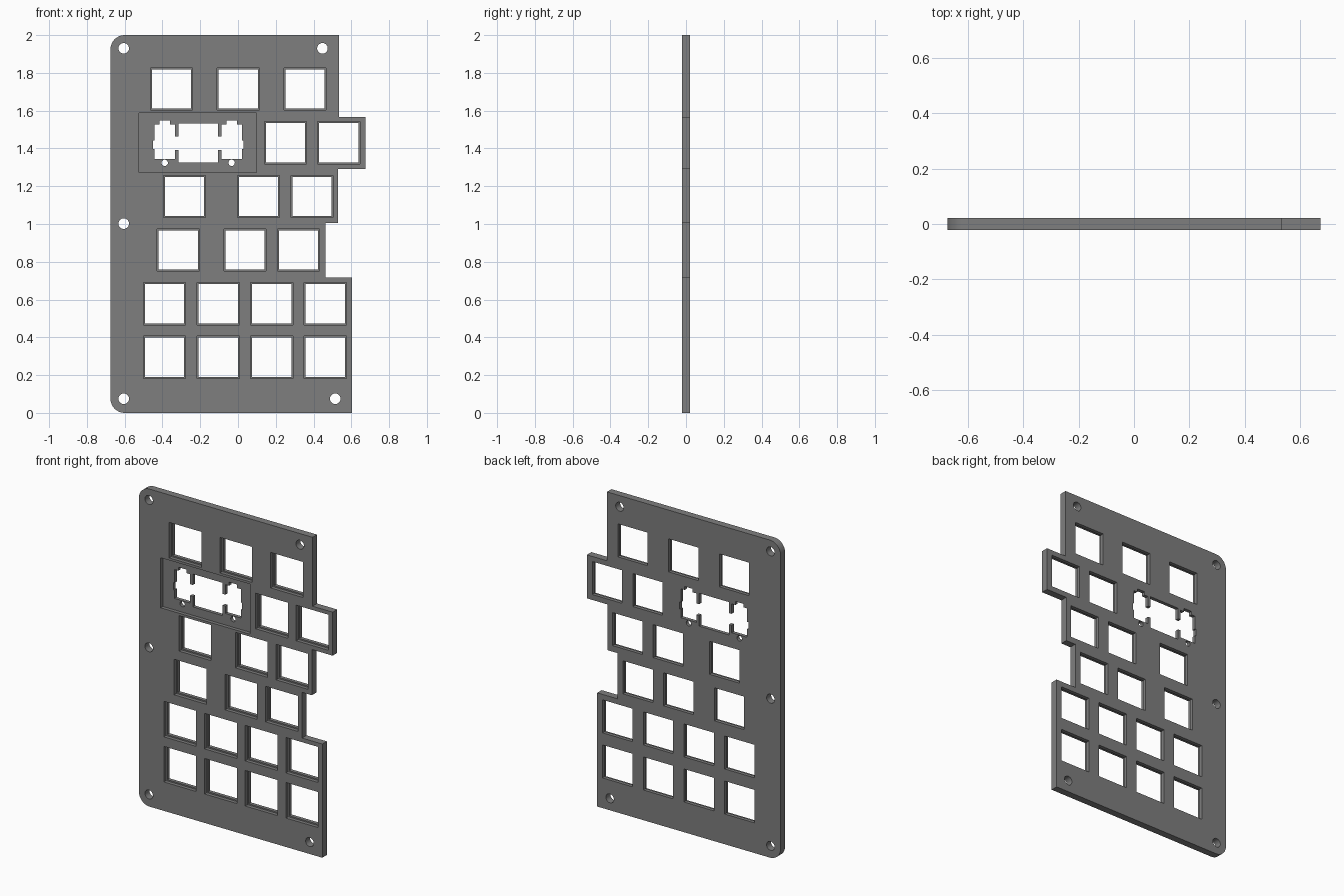
import bpy, bmesh, math

if "Cube" in bpy.data.objects:
    bpy.data.objects.remove(bpy.data.objects["Cube"])

T = 0.0223          # half thickness of the plate
STEP = 0.0          # depth plane where the front recesses end

grey = bpy.data.materials.new("dark grey")
grey.diffuse_color = (0.21, 0.21, 0.21, 1)
grey.use_nodes = True
grey.node_tree.nodes["Principled BSDF"].inputs["Base Color"].default_value = grey.diffuse_color


def prism(bm, pts, y0, y1):
    """Extrude an x-z outline from y0 to y1."""
    face = bm.faces.new([bm.verts.new((x, y0, z)) for x, z in pts])
    ext = bmesh.ops.extrude_face_region(bm, geom=[face])
    for v in ext["geom"]:
        if isinstance(v, bmesh.types.BMVert):
            v.co.y = y1


def rect(x0, x1, z0, z1):
    return [(x0, z0), (x1, z0), (x1, z1), (x0, z1)]


def square(x, z, h):
    return rect(x - h, x + h, z - h, z + h)


def arc(x, z, r, a0, a1, n):
    return [(x + r * math.cos(math.radians(a0 + (a1 - a0) * i / n)),
             z + r * math.sin(math.radians(a0 + (a1 - a0) * i / n))) for i in range(n + 1)]


def circle(x, z, r, n=32):
    return arc(x, z, r, 0, 360, n)[:-1]


def make(name, outlines, y0, y1):
    bm = bmesh.new()
    for pts in outlines:
        prism(bm, pts, y0, y1)
    bmesh.ops.recalc_face_normals(bm, faces=bm.faces)
    me = bpy.data.meshes.new(name)
    bm.to_mesh(me)
    bm.free()
    ob = bpy.data.objects.new(name, me)
    me.materials.append(grey)
    bpy.context.collection.objects.link(ob)
    return ob


# Plate outline: stepped right edge, rounded left corners
R = 0.075
outline = [(0.603, 0), (0.603, 0.716), (0.462, 0.716), (0.462, 1.004), (0.53, 1.004),
           (0.53, 1.292), (0.675, 1.292), (0.675, 1.566), (0.535, 1.566), (0.535, 2)]
outline += arc(-0.675 + R, 2 - R, R, 90, 180, 10)
outline += arc(-0.675 + R, R, R, 180, 270, 10)
plate = make("key_plate", [outline], -T, T)

# Key positions by row: height, then x centres
rows = [(1.715, (-0.352, 0.002, 0.355)),
        (1.43, (0.251, 0.533)),
        (1.146, (-0.283, 0.109, 0.392)),
        (0.862, (-0.317, 0.037, 0.32)),
        (0.578, (-0.389, -0.105, 0.178, 0.462)),
        (0.294, (-0.389, -0.105, 0.178, 0.462))]
keys = [(x, z) for z, xs in rows for x in xs]

# Wide key opening: right half of the outline, mirrored about its centre
CX = -0.211
half = [(0.104, 1.326), (0.104, 1.392), (0.123, 1.392), (0.123, 1.345), (0.231, 1.345),
        (0.231, 1.398), (0.239, 1.398), (0.239, 1.443), (0.231, 1.443), (0.231, 1.527),
        (0.205, 1.527), (0.205, 1.549), (0.149, 1.549), (0.149, 1.527), (0.123, 1.527),
        (0.123, 1.464), (0.104, 1.464), (0.104, 1.533)]
wide_key = [(CX + x, z) for x, z in half] + [(CX - x, z) for x, z in reversed(half)]

# Front recesses around the keys and the wide key
recesses = [square(x, z, 0.112) for x, z in keys]
recesses.append(rect(-0.523, 0.099, 1.273, 1.588))

# Through openings: keys, wide key, screw holes
holes = [square(x, z, 0.104) for x, z in keys] + [wide_key]
holes += [circle(CX + s * 0.177, 1.324, 0.017, 20) for s in (-1, 1)]
holes += [circle(x, z, 0.028) for x, z in
          ((-0.605, 1.93), (0.447, 1.93), (-0.605, 1.002), (-0.605, 0.075), (0.515, 0.075))]

cutters = [make("recess_cutter", recesses, -0.1, STEP),
           make("hole_cutter", holes, -0.1, 0.1)]
bpy.context.view_layer.objects.active = plate
plate.select_set(True)
for cutter in cutters:
    mod = plate.modifiers.new("cut", 'BOOLEAN')
    mod.operation = 'DIFFERENCE'
    mod.solver = 'EXACT'
    mod.object = cutter
    bpy.ops.object.modifier_apply(modifier=mod.name)
for cutter in cutters:
    bpy.data.objects.remove(cutter, do_unlink=True)

# Smooth the round holes and corners, keep the edges sharp
bpy.ops.object.shade_smooth_by_angle(angle=math.radians(30))
